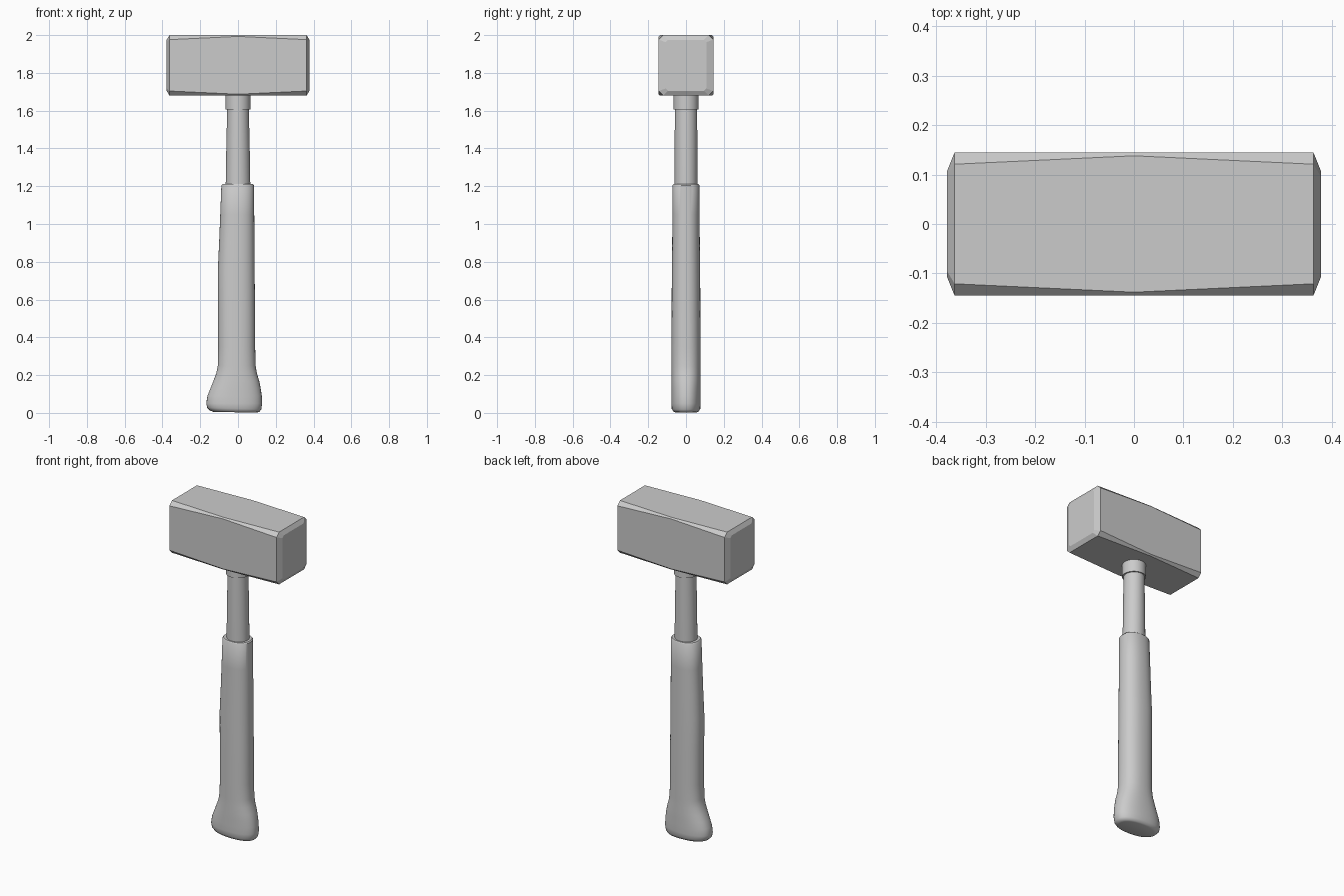
import bpy, bmesh, math

cube = bpy.data.objects.get("Cube")
if cube:
    bpy.data.objects.remove(cube, do_unlink=True)

# One plain grey for the whole tool
grey = bpy.data.materials.new("plain grey")
grey.use_nodes = True
grey.diffuse_color = (0.6, 0.6, 0.6, 1)
grey.node_tree.nodes["Principled BSDF"].inputs["Base Color"].default_value = (0.6, 0.6, 0.6, 1)


def loft(name, rings, smooth_angle):
    """Skin a list of equal-length point rings, cap both ends and shade."""
    bm = bmesh.new()
    loops = [[bm.verts.new(p) for p in ring] for ring in rings]
    n = len(loops[0])
    for a, b in zip(loops, loops[1:]):
        for i in range(n):
            j = (i + 1) % n
            bm.faces.new((a[i], a[j], b[j], b[i]))
    bm.faces.new(loops[0][::-1])
    bm.faces.new(loops[-1])
    bmesh.ops.recalc_face_normals(bm, faces=bm.faces)
    mesh = bpy.data.meshes.new(name)
    bm.to_mesh(mesh)
    bm.free()
    mesh.materials.append(grey)
    obj = bpy.data.objects.new(name, mesh)
    bpy.context.collection.objects.link(obj)
    bpy.ops.object.select_all(action="DESELECT")
    obj.select_set(True)
    bpy.context.view_layer.objects.active = obj
    if smooth_angle:
        bpy.ops.object.shade_smooth_by_angle(angle=math.radians(smooth_angle))
    return obj


def octagon(x, hy, hz, cut):
    """Rectangle across the head with its corners cut off."""
    corner = [(hy, hz - cut), (hy - cut, hz)]
    pts = corner + [(-y, z) for y, z in corner[::-1]]
    pts += [(-y, -z) for y, z in pts]
    return [(x, y, 1.84 + z) for y, z in pts]


def oval(z, left, right, depth, power=2.0, count=32, tilt=0.0):
    """Rounded section between two x limits; a higher power is squarer."""
    ring = []
    for i in range(count):
        a = math.tau * i / count
        c, s = math.cos(a), math.sin(a)
        x = (left + right) / 2 + (right - left) / 2 * math.copysign(abs(c) ** (2 / power), c)
        y = depth * math.copysign(abs(s) ** (2 / power), s)
        ring.append((x, y, z - tilt * x))
    return ring


# Head: corner cuts widen from the middle to the bevelled striking faces
end = (0.378, 0.108, 0.135, 0.012)
shoulder = (0.363, 0.145, 0.16, 0.024)
middle = (0, 0.145, 0.16, 0.007)
loft("hammer_head", [octagon(-end[0], *end[1:]), octagon(-shoulder[0], *shoulder[1:]),
                     octagon(*middle), octagon(*shoulder), octagon(*end)], 0)

# Collar under the head
loft("collar", [oval(z, -0.066, 0.066, 0.066) for z in (1.605, 1.70)], 40)

# Bare neck, slightly tapering upwards
loft("handle_neck", [oval(1.15, -0.066, 0.066, 0.06), oval(1.40, -0.062, 0.062, 0.06),
                     oval(1.62, -0.057, 0.057, 0.059)], 40)

# Grip with a flared, lopsided butt: z, left, right, depth, tilt
grip = [
    (0.003, -0.13, 0.095, 0.058, 0.02), (0.008, -0.148, 0.112, 0.068, 0.03),
    (0.022, -0.163, 0.123, 0.076, 0.03), (0.05, -0.168, 0.128, 0.078, 0),
    (0.09, -0.162, 0.126, 0.078, 0), (0.13, -0.146, 0.12, 0.078, 0),
    (0.17, -0.13, 0.112, 0.078, 0), (0.21, -0.115, 0.1, 0.077, 0),
    (0.25, -0.107, 0.093, 0.077, 0), (0.35, -0.105, 0.091, 0.077, 0),
    (0.55, -0.106, 0.09, 0.076, 0), (0.75, -0.107, 0.088, 0.075, 0),
    (0.9, -0.1, 0.087, 0.073, 0), (1.05, -0.094, 0.086, 0.072, 0),
    (1.205, -0.088, 0.085, 0.071, 0), (1.212, -0.082, 0.079, 0.066, 0),
]
loft("grip", [oval(z, l, r, d, 2.3, 40, t) for z, l, r, d, t in grip], 40)
